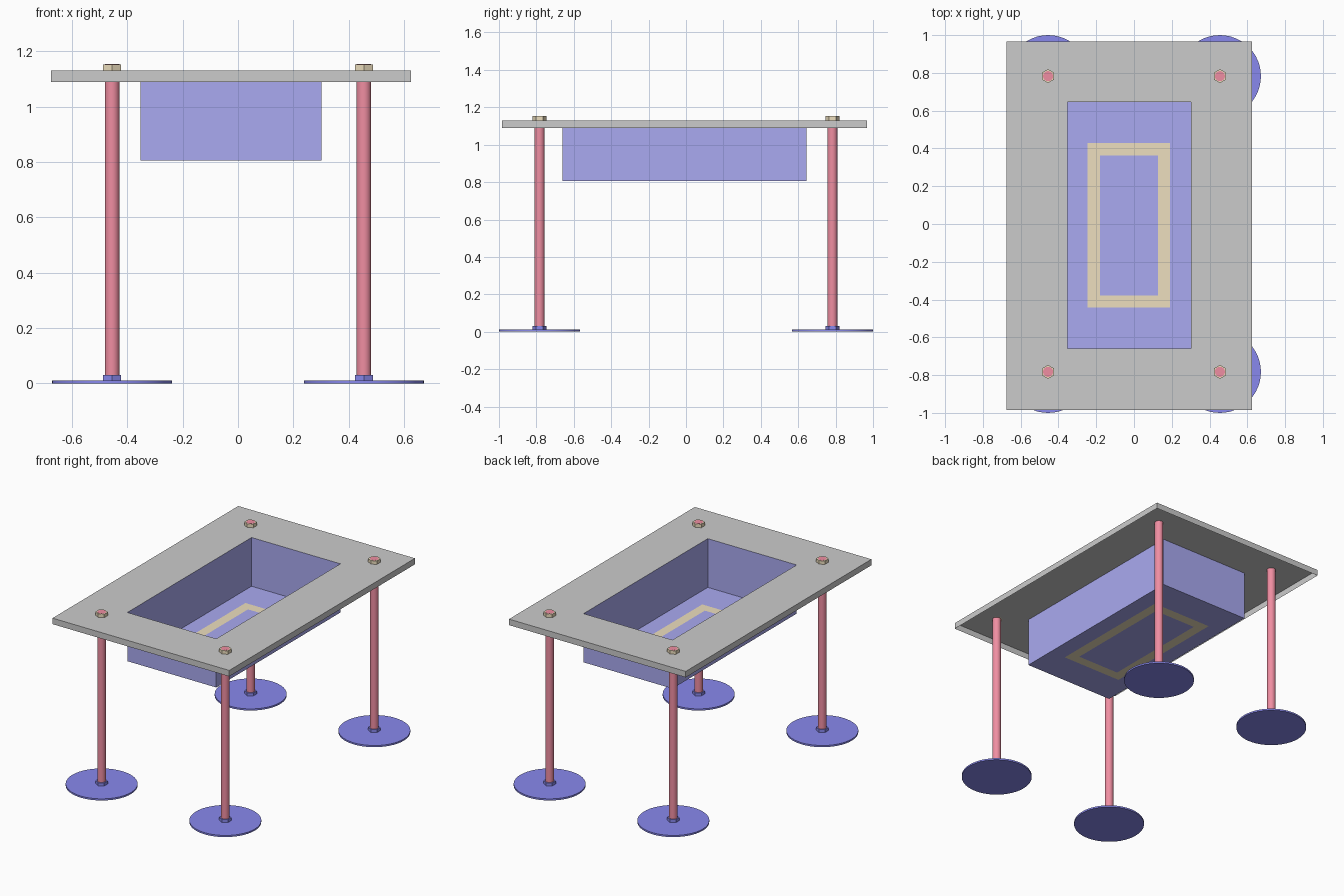
import bpy, bmesh, math

if "Cube" in bpy.data.objects:
    bpy.data.objects.remove(bpy.data.objects["Cube"])


def material(name, rgb):
    m = bpy.data.materials.new(name)
    m.diffuse_color = (*rgb, 1)
    m.use_nodes = True
    m.node_tree.nodes["Principled BSDF"].inputs["Base Color"].default_value = m.diffuse_color
    return m


BASIN = material("basin_blue", (0.40, 0.40, 0.88))
FOOT = material("foot_blue", (0.25, 0.25, 0.85))
RED = material("leg_red", (0.87, 0.27, 0.36))
TAN = material("tan", (0.85, 0.74, 0.52))


def rect_loops(name, loops, mats=(), bands=(), cap=False):
    """Join rectangular loops (x0, x1, y0, y1, z) into bands of quads."""
    bm = bmesh.new()
    rings = [[bm.verts.new((x, y, z)) for x, y in
              ((x0, y0), (x1, y0), (x1, y1), (x0, y1))]
             for x0, x1, y0, y1, z in loops]
    for i, (a, b) in enumerate(zip(rings, rings[1:])):
        for k in range(4):
            n = (k + 1) % 4
            f = bm.faces.new((a[k], a[n], b[n], b[k]))
            f.material_index = bands[i] if bands else 0
    if cap:
        bm.faces.new(rings[-1])
    me = bpy.data.meshes.new(name)
    bm.to_mesh(me)
    bm.free()
    for m in mats:
        me.materials.append(m)
    ob = bpy.data.objects.new(name, me)
    bpy.context.collection.objects.link(ob)
    return ob


def cylinder(name, x, y, z0, z1, r, sides, mat, smooth=False):
    bpy.ops.mesh.primitive_cylinder_add(vertices=sides, radius=r, depth=z1 - z0,
                                        location=(x, y, (z0 + z1) / 2))
    ob = bpy.context.object
    ob.name = name
    ob.data.materials.append(mat)
    if smooth:
        bpy.ops.object.shade_smooth_by_angle(angle=math.radians(30))
    return ob


TOP, UNDER, FLOOR = 1.13, 1.09, 0.806
outer = (-0.675, 0.625, -0.985, 0.967)
hole = (-0.352, 0.302, -0.66, 0.645)

# Table top: thin shell with skirt, open underneath, hole for the basin
rect_loops("table_top", [(*outer, UNDER), (*outer, TOP), (*hole, TOP)])

# Sunken basin with a tan band set into its floor
rect_loops("basin", [(*hole, TOP), (*hole, FLOOR),
                     (-0.245, 0.19, -0.442, 0.428, FLOOR),
                     (-0.18, 0.126, -0.378, 0.362, FLOOR)],
           (BASIN, TAN), (0, 0, 1), cap=True)

# Legs with round feet, foot collars and top nuts
for side, sx in (("left", -1), ("right", 1)):
    for end, sy in (("front", -1), ("back", 1)):
        x, y, tag = sx * 0.455, sy * 0.783, f"{end}_{side}"
        cylinder(f"{tag}_foot", x, y, 0, 0.011, 0.217, 48, FOOT, True)
        cylinder(f"{tag}_foot_collar", x, y, 0.011, 0.031, 0.037, 6, FOOT)
        cylinder(f"{tag}_leg", x, y, 0.011, 1.1535, 0.0265, 32, RED, True)
        cylinder(f"{tag}_nut", x, y, TOP, 1.153, 0.037, 6, TAN)
